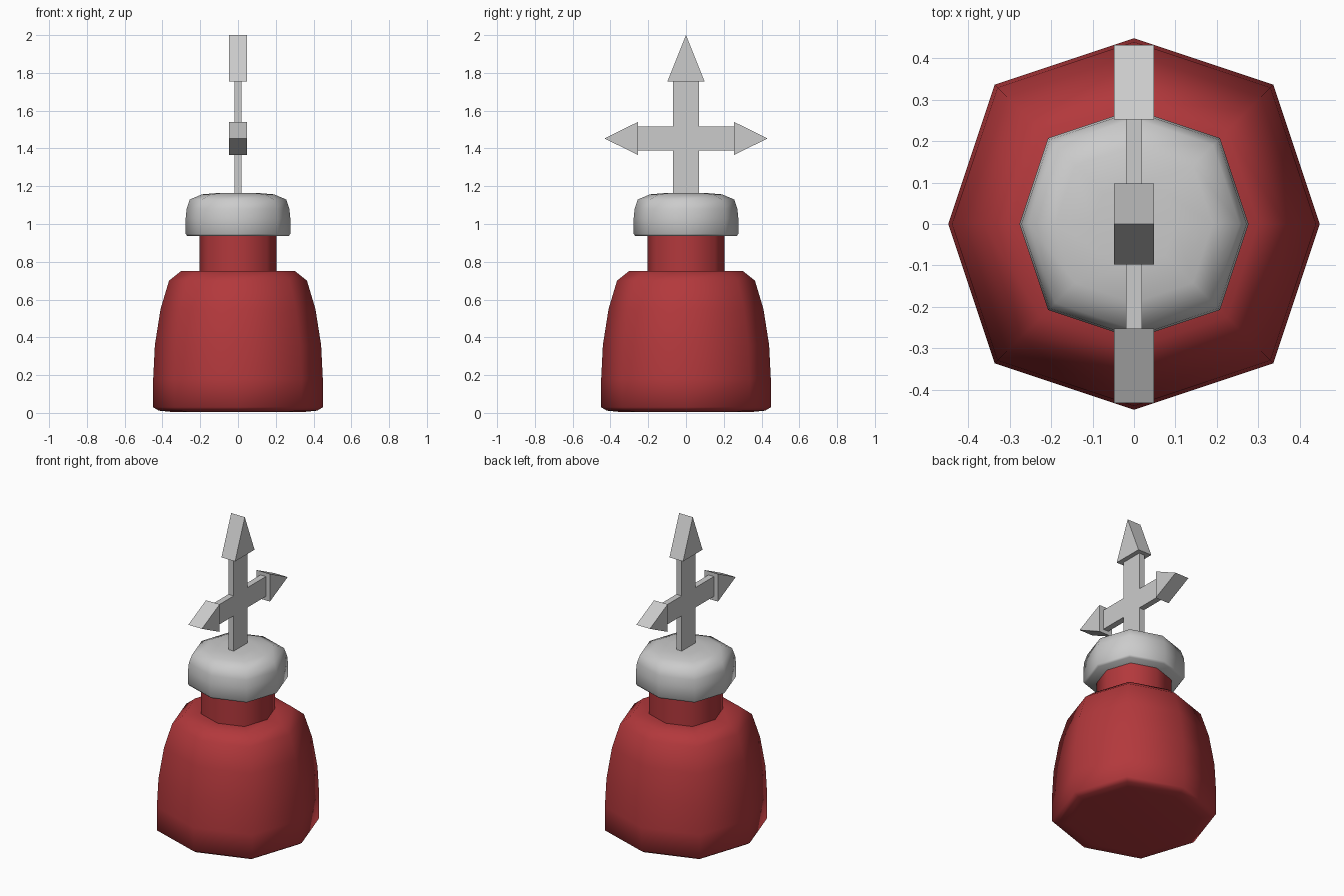
import bpy, bmesh
from math import cos, sin, pi, radians

if "Cube" in bpy.data.objects:
    bpy.data.objects.remove(bpy.data.objects["Cube"])


def finish(name, bm, color=None, smooth=False):
    bmesh.ops.recalc_face_normals(bm, faces=bm.faces)
    me = bpy.data.meshes.new(name)
    bm.to_mesh(me)
    bm.free()
    ob = bpy.data.objects.new(name, me)
    bpy.context.collection.objects.link(ob)
    if smooth:
        me.shade_smooth()
        me.set_sharp_from_angle(angle=radians(70))
    if color:
        mat = bpy.data.materials.new(name + "_colour")
        mat.diffuse_color = color
        mat.use_nodes = True
        mat.node_tree.nodes["Principled BSDF"].inputs["Base Color"].default_value = mat.diffuse_color
        me.materials.append(mat)
    return ob


def lathe(name, profile, color=None):
    """Eight-sided turned form; diagonal corners sit slightly further out."""
    bm = bmesh.new()
    rings = []
    for r, z in profile:
        ring = []
        for i in range(8):
            k = r * (1.06 if i % 2 else 1.0)
            a = i * pi / 4
            ring.append(bm.verts.new((k * cos(a), k * sin(a), z)))
        rings.append(ring)
    for lo, hi in zip(rings, rings[1:]):
        for i in range(8):
            j = (i + 1) % 8
            bm.faces.new((lo[i], lo[j], hi[j], hi[i]))
    bm.faces.new(rings[0][::-1])
    bm.faces.new(rings[-1])
    return finish(name, bm, color, True)


def plate(name, outline, half):
    """Flat (y, z) outline given thickness along x."""
    bm = bmesh.new()
    face = bm.faces.new([bm.verts.new((-half, y, z)) for y, z in outline])
    ext = bmesh.ops.extrude_face_region(bm, geom=[face])["geom"]
    bmesh.ops.translate(bm, vec=(2 * half, 0, 0),
                        verts=[v for v in ext if isinstance(v, bmesh.types.BMVert)])
    return finish(name, bm)


# Red bottle body with neck
lathe("bottle", [(0.36, 0.006), (0.42, 0.012), (0.449, 0.03), (0.449, 0.18),
                 (0.44, 0.36), (0.41, 0.55), (0.365, 0.70), (0.30, 0.752),
                 (0.205, 0.752), (0.205, 0.96)], (0.45, 0.04, 0.045, 1))

# Grey stopper cap
lathe("cap", [(0.268, 0.936), (0.277, 0.948), (0.277, 1.03), (0.272, 1.08),
              (0.255, 1.13), (0.19, 1.157), (0.10, 1.165)])

# Cross-shaped finial, mirrored from its right half
half = [(0.07, 1.15), (0.07, 1.39), (0.255, 1.39), (0.255, 1.517),
        (0.07, 1.517), (0.07, 1.758)]
plate("cross", half + [(-y, z) for y, z in reversed(half)], 0.019)

# Arrowheads on the three arms
plate("top_arrowhead", [(-0.098, 1.755), (0.098, 1.755), (0, 2.0)], 0.048)
for side, s in (("left", -1), ("right", 1)):
    plate(side + "_arrowhead",
          [(s * 0.253, 1.365), (s * 0.432, 1.453), (s * 0.253, 1.541)], 0.048)
